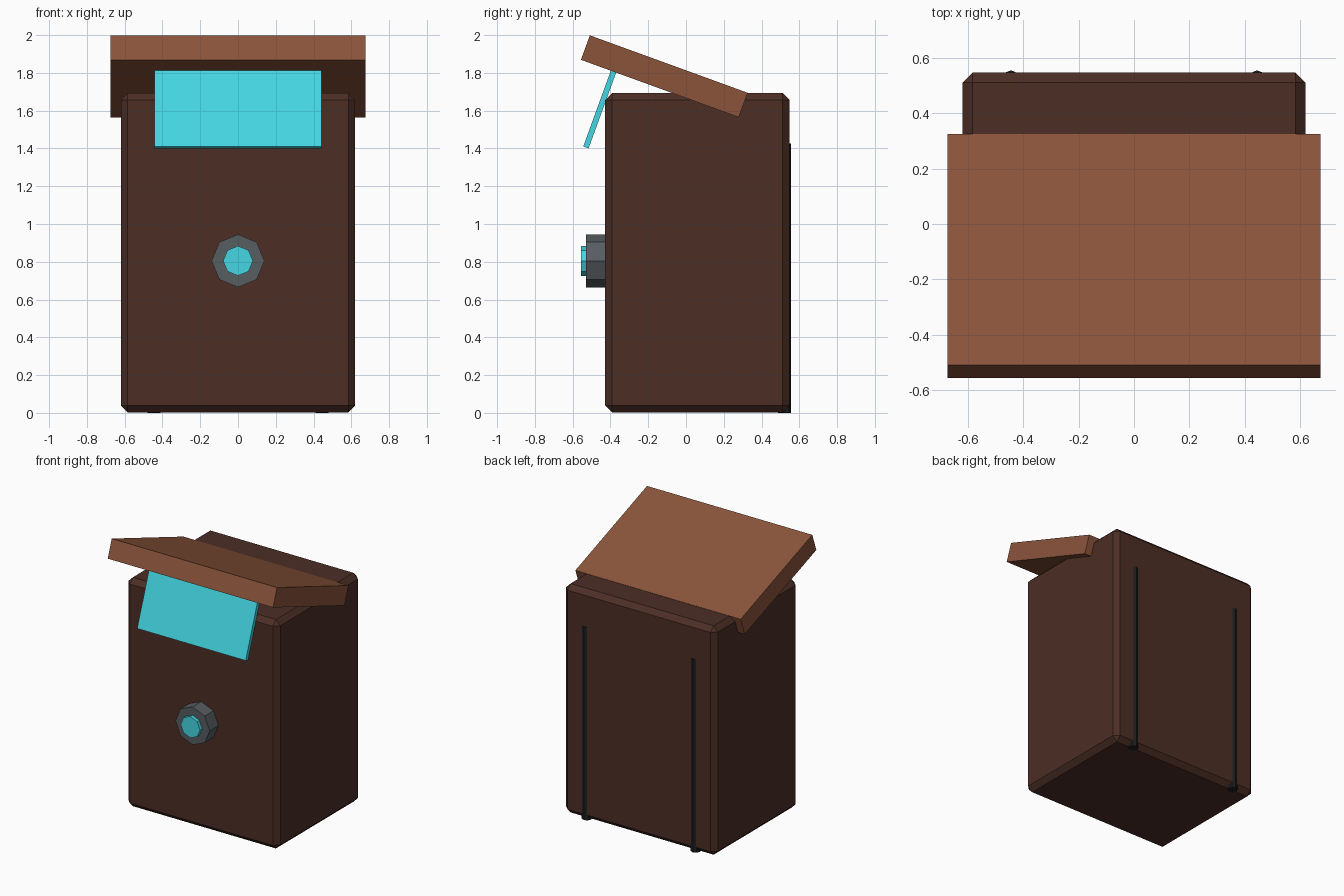
import bpy
from math import radians, pi

default = bpy.data.objects.get("Cube")
if default:
    bpy.data.objects.remove(default, do_unlink=True)


def material(name, rgb):
    """Flat material from 0-255 display colour, converted to linear."""
    lin = [((c / 255 + 0.055) / 1.055) ** 2.4 for c in rgb]
    m = bpy.data.materials.new(name)
    m.use_nodes = True
    m.diffuse_color = (*lin, 1)
    bsdf = m.node_tree.nodes["Principled BSDF"]
    bsdf.inputs["Base Color"].default_value = (*lin, 1)
    bsdf.inputs["Roughness"].default_value = 0.8
    return m


dark_brown = material("dark brown", (76, 46, 37))
light_brown = material("light brown", (139, 84, 59))
cyan = material("cyan", (69, 214, 226))
grey = material("grey", (87, 93, 97))
black = material("black", (27, 29, 31))


def finish(name, mat):
    obj = bpy.context.object
    obj.name = obj.data.name = name
    obj.data.materials.append(mat)
    return obj


def box(name, mat, size, centre, tilt=0.0, bevel=0.0):
    bpy.ops.mesh.primitive_cube_add(size=1, location=centre)
    obj = finish(name, mat)
    obj.scale = size
    bpy.ops.object.transform_apply(location=False, rotation=False, scale=True)
    obj.rotation_euler.x = radians(tilt)
    if bevel:
        mod = obj.modifiers.new("chamfer", "BEVEL")
        mod.width = bevel
        mod.segments = 1
    return obj


def rod(name, mat, radius, depth, centre, rotation=(0, 0, 0)):
    bpy.ops.mesh.primitive_cylinder_add(
        vertices=8, radius=radius, depth=depth, location=centre, rotation=rotation)
    return finish(name, mat)


# Chamfered body
box("body", dark_brown, (1.24, 0.976, 1.69), (0, 0.06, 0.848), bevel=0.036)

# Tilted lid and the panel hanging from its underside
box("lid", light_brown, (1.35, 0.889, 0.138), (0, -0.115, 1.782), tilt=-20)
box("visor_panel", cyan, (0.886, 0.03, 0.444), (0, -0.454, 1.614), tilt=-20)

# Eight-sided knob with a bright centre
rod("knob", grey, 0.14, 0.12, (0, -0.47, 0.805), (pi / 2, 0, 0))
rod("knob_centre", cyan, 0.079, 0.06, (0, -0.526, 0.805), (pi / 2, 0, 0))

# Rods half sunk into the back
for side, x in (("left", 0.445), ("right", -0.445)):
    rod(f"{side}_back_rod", black, 0.035, 1.425, (x, 0.521, 0.7125))
